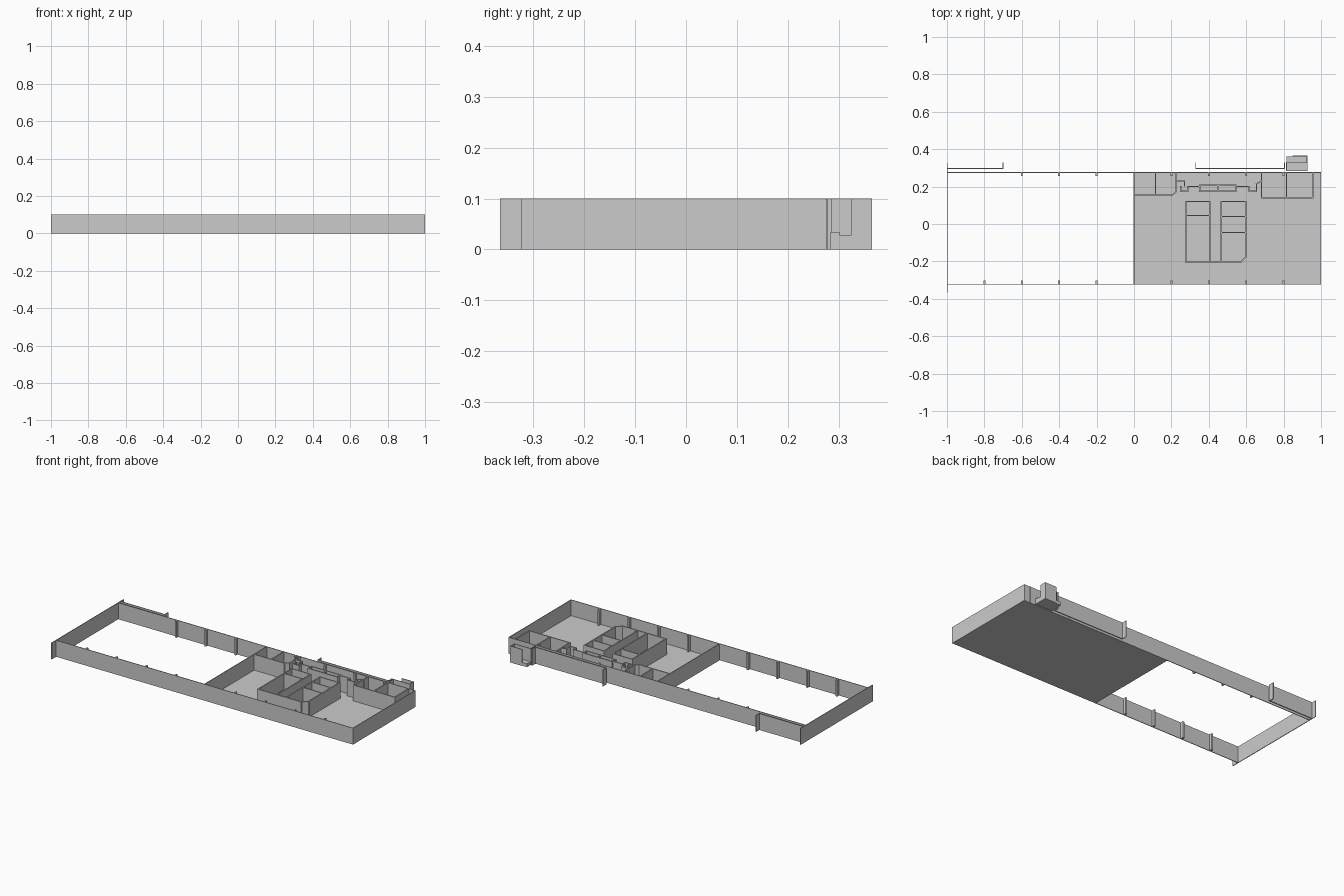
import bpy, bmesh
from mathutils import Matrix, Vector

H = 0.1


def finish(name, bm):
    me = bpy.data.meshes.new(name)
    bm.to_mesh(me)
    bm.free()
    ob = bpy.data.objects.new(name, me)
    bpy.context.collection.objects.link(ob)
    return ob


def add_box(bm, x0, x1, y0, y1, z0=0.0, z1=H):
    m = Matrix.Translation(((x0 + x1) / 2, (y0 + y1) / 2, (z0 + z1) / 2))
    bmesh.ops.create_cube(bm, size=1, matrix=m @ Matrix.Diagonal((x1 - x0, y1 - y0, z1 - z0, 1)))


def boxes(name, items):
    bm = bmesh.new()
    for it in items:
        add_box(bm, *it)
    return finish(name, bm)


def walls(name, paths, t=0.007, h=H):
    """Upright walls of thickness t along each plan path."""
    bm = bmesh.new()
    for path in paths:
        for a, b in zip(path, path[1:]):
            a, b = Vector(a), Vector(b)
            d = b - a
            u = d.normalized() * t / 2
            n = Vector((-u.y, u.x))
            a, b = a - u, b + u
            base = [bm.verts.new((p.x, p.y, 0)) for p in (a - n, b - n, b + n, a + n)]
            top = [bm.verts.new((v.co.x, v.co.y, h)) for v in base]
            bm.faces.new(base[::-1])
            bm.faces.new(top)
            for i in range(4):
                j = (i + 1) % 4
                bm.faces.new((base[i], base[j], top[j], top[i]))
    return finish(name, bm)


# floor under the fitted-out half
boxes("floor_slab", [(0, 1, -0.32, 0.277, 0, 0.004)])

# outer shell, with the left wall running past both corners
walls("outer_walls", [
    [(-0.998, -0.322), (0.998, -0.322), (0.998, 0.275), (-0.998, 0.275)],
    [(-0.998, -0.363), (-0.998, 0.325)],
], t=0.004)
walls("dividing_wall", [[(0, -0.32), (0, 0.275)]], t=0.005)

# pilasters along the long walls
cols = []
for i in range(-4, 5):
    x = i * 0.2
    if i == 0:
        continue
    cols.append((x - 0.005, x + 0.005, -0.322, -0.302))
    if i != -4:
        cols.append((x - 0.005, x + 0.005, 0.257, 0.275))
boxes("pilasters", cols)

# screens standing behind the back wall
walls("rear_screens", [
    [(-0.998, 0.297), (-0.7, 0.297), (-0.7, 0.327)],
    [(0.33, 0.327), (0.33, 0.297), (0.805, 0.297), (0.805, 0.327)],
], t=0.004)

# rooms along the back wall
walls("left_back_rooms", [
    [(0, 0.155), (0.205, 0.155), (0.225, 0.173), (0.225, 0.275)],
    [(0.115, 0.155), (0.115, 0.275)],
])
walls("right_back_rooms", [
    [(0.682, 0.275), (0.682, 0.14), (0.955, 0.14), (0.955, 0.275)],
    [(0.815, 0.14), (0.815, 0.275)],
])

# lobby walls and shafts between the back rooms
walls("lobby_walls", [
    [(0.225, 0.23), (0.27, 0.23), (0.27, 0.205)],
    [(0.25, 0.2), (0.25, 0.175), (0.287, 0.175), (0.287, 0.2), (0.352, 0.2)],
    [(0.352, 0.175), (0.352, 0.207), (0.545, 0.207), (0.545, 0.175), (0.352, 0.175)],
    [(0.45, 0.175), (0.45, 0.207)],
    [(0.545, 0.2), (0.615, 0.2), (0.615, 0.175), (0.655, 0.175), (0.655, 0.215), (0.682, 0.23)],
])

# central core: two room blocks with a passage between
walls("core_left", [
    [(0.278, 0.12), (0.405, 0.12), (0.405, -0.205), (0.278, -0.205), (0.278, 0.12)],
    [(0.278, 0.045), (0.405, 0.045)],
])
walls("core_right", [
    [(0.405, -0.205), (0.57, -0.205), (0.598, -0.175), (0.598, 0.12), (0.467, 0.12), (0.467, -0.205)],
    [(0.467, 0.04), (0.598, 0.04)],
    [(0.467, -0.045), (0.598, -0.045)],
])

# rear porch: low steps, then an enclosed bay
boxes("porch_steps", [
    (0.815, 0.927, 0.284, 0.302, 0, 0.034),
    (0.815, 0.927, 0.302, 0.327, 0, 0.028),
    (0.815, 0.927, 0.327, 0.362, 0, 0.02),
])
walls("porch_walls", [
    [(0.815, 0.287), (0.815, 0.325)],
    [(0.815, 0.327), (0.925, 0.327)],
    [(0.925, 0.327), (0.925, 0.363), (0.85, 0.363)],
], t=0.004)
